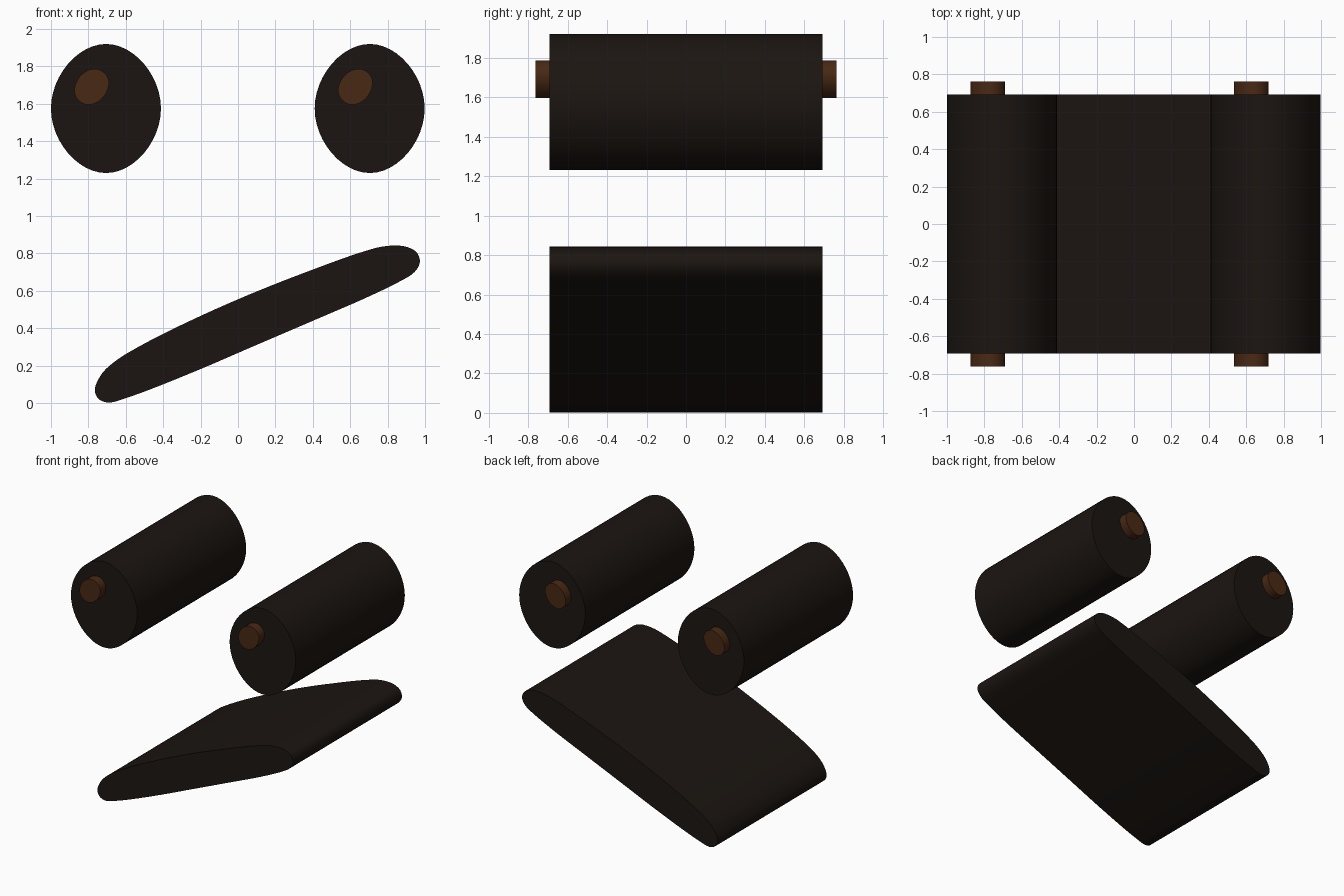
import bpy, bmesh, math
from mathutils import Vector
from mathutils.geometry import interpolate_bezier

if "Cube" in bpy.data.objects:
    bpy.data.objects.remove(bpy.data.objects["Cube"])


def material(name, color):
    m = bpy.data.materials.new(name)
    m.diffuse_color = (*color, 1)
    m.use_nodes = True
    m.node_tree.nodes["Principled BSDF"].inputs["Base Color"].default_value = m.diffuse_color
    return m


DARK = material("dark", (0.011, 0.0075, 0.0055))
BROWN = material("brown", (0.066, 0.022, 0.007))


def prism(name, outline, half_depth, mat):
    """Extrude an x-z outline along y, centred on y = 0."""
    bm = bmesh.new()
    face = bm.faces.new([bm.verts.new((p.x, -half_depth, p.y)) for p in outline])
    ext = bmesh.ops.extrude_face_region(bm, geom=[face])
    moved = [g for g in ext["geom"] if isinstance(g, bmesh.types.BMVert)]
    bmesh.ops.translate(bm, verts=moved, vec=(0, 2 * half_depth, 0))
    bmesh.ops.recalc_face_normals(bm, faces=bm.faces)
    me = bpy.data.meshes.new(name)
    bm.to_mesh(me)
    bm.free()
    me.materials.append(mat)
    ob = bpy.data.objects.new(name, me)
    bpy.context.collection.objects.link(ob)
    bpy.ops.object.select_all(action="DESELECT")
    ob.select_set(True)
    bpy.context.view_layer.objects.active = ob
    bpy.ops.object.shade_smooth_by_angle(angle=math.radians(35))
    return ob


def oval(left, bottom, right, top, k=0.51, steps=13):
    """Closed rounded outline through its four extreme points."""
    pts = [Vector(p) for p in (left, bottom, right, top)]
    out = []
    for i in range(4):
        p, q = pts[i], pts[(i + 1) % 4]
        c = Vector((p.x, q.y)) if i % 2 == 0 else Vector((q.x, p.y))
        out += interpolate_bezier(p, p.lerp(c, k), q.lerp(c, k), q, steps)[:-1]
    return [Vector((v[0], v[1])) for v in out]


def smooth_loop(points, steps=7):
    """Closed smooth outline; handle length follows each segment."""
    pts = [Vector(p) for p in points]
    n = len(pts)
    tan = [(pts[(i + 1) % n] - pts[i - 1]).normalized() for i in range(n)]
    out = []
    for i in range(n):
        p, q = pts[i], pts[(i + 1) % n]
        h = (q - p).length / 3
        out += interpolate_bezier(p, p + tan[i] * h, q - tan[(i + 1) % n] * h, q, steps)[:-1]
    return [Vector((v[0], v[1])) for v in out]


# Eyes and the pupils running through them
for side, dx in (("left", 0), ("right", 1.41)):
    shift = Vector((dx, 0))
    eye = oval((-1.0, 1.575), (-0.705, 1.23), (-0.412, 1.575), (-0.705, 1.92))
    pupil = oval((-0.875, 1.67), (-0.80, 1.595), (-0.69, 1.715), (-0.765, 1.787))
    prism(side + "_eye", [p + shift for p in eye], 0.692, DARK)
    prism(side + "_pupil", [p + shift for p in pupil], 0.762, BROWN)

# Slanted mouth
mouth = [(-0.765, 0.07), (-0.745, 0.022), (-0.69, 0.003), (-0.62, 0.02), (-0.47, 0.073),
         (-0.2, 0.182), (0.06, 0.294), (0.4, 0.44), (0.7, 0.57), (0.91, 0.675),
         (0.958, 0.718), (0.972, 0.765), (0.945, 0.815), (0.86, 0.842), (0.72, 0.825),
         (0.35, 0.695), (0.0, 0.555), (-0.35, 0.395), (-0.6, 0.262), (-0.70, 0.188),
         (-0.745, 0.13)]
prism("mouth", smooth_loop(mouth), 0.692, DARK)
